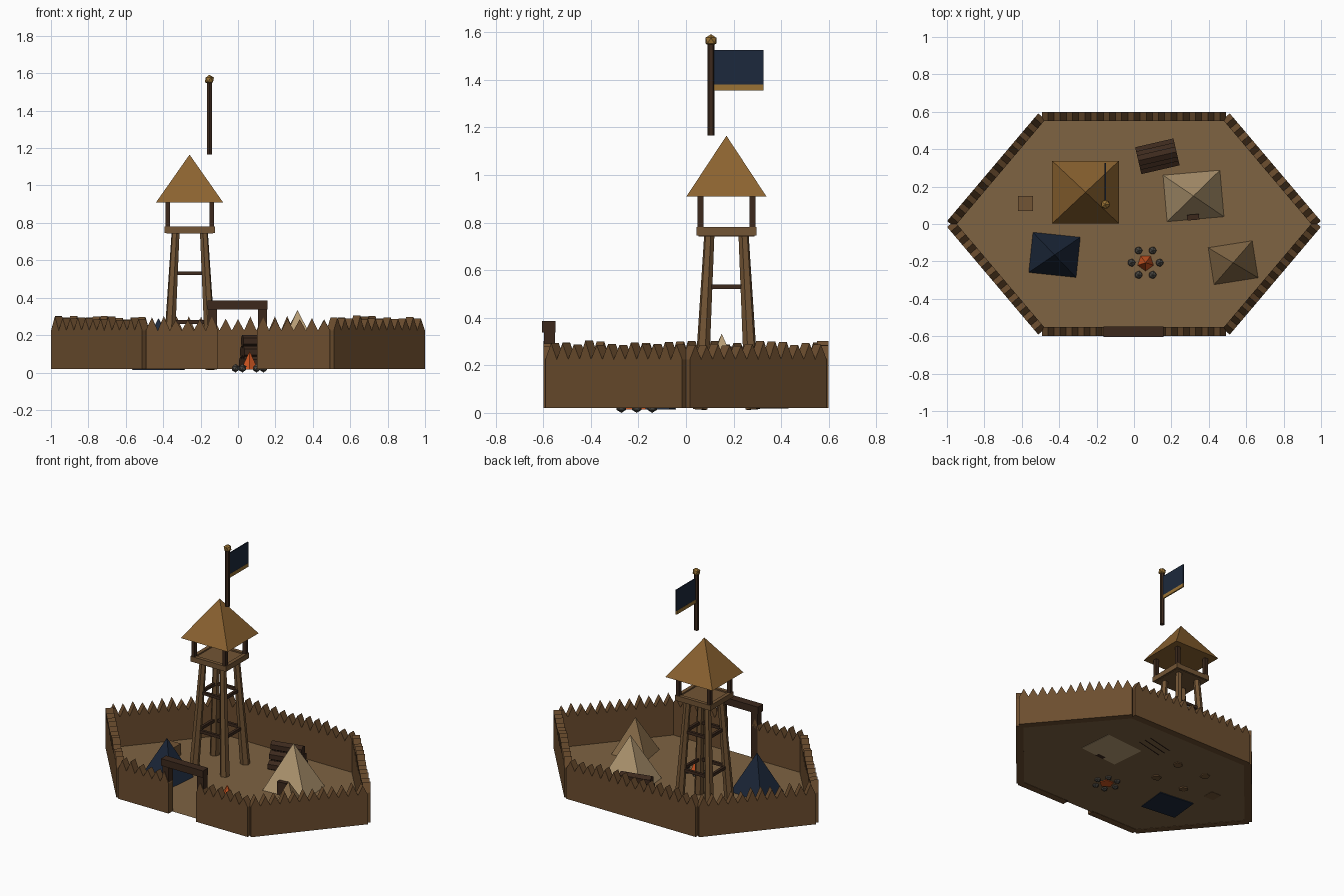
import bpy, bmesh, math, random
from mathutils import Vector, Matrix

random.seed(4)
default = bpy.data.objects.get("Cube")
if default:
    bpy.data.objects.remove(default)


def material(name, r, g, b):
    mat = bpy.data.materials.new(name)
    mat.use_nodes = True
    mat.diffuse_color = (r, g, b, 1)
    bsdf = mat.node_tree.nodes["Principled BSDF"]
    bsdf.inputs["Base Color"].default_value = (r, g, b, 1)
    bsdf.inputs["Roughness"].default_value = 0.9
    return mat


WALL = material("wall_wood", .15, .075, .028)
DARK = material("dark_wood", .045, .022, .012)
TIMBER = material("timber", .17, .09, .035)
THATCH = material("thatch", .26, .125, .03)
EARTH = material("earth", .21, .125, .055)
CANVAS = material("canvas", .48, .34, .18)
OLIVE = material("worn_canvas", .26, .16, .07)
NAVY = material("navy_cloth", .012, .022, .045)
GOLD = material("gold", .32, .17, .035)
STONE = material("stone", .07, .065, .055)
FLAME = material("flame", .6, .09, .015)


def finish(name, bm, mat, matrix=Matrix()):
    bmesh.ops.recalc_face_normals(bm, faces=bm.faces)
    mesh = bpy.data.meshes.new(name)
    bm.to_mesh(mesh)
    bm.free()
    mesh.materials.append(mat)
    obj = bpy.data.objects.new(name, mesh)
    obj.matrix_world = matrix
    bpy.context.collection.objects.link(obj)
    return obj


def place(x, y, z, angle=0):
    return Matrix.Translation((x, y, z)) @ Matrix.Rotation(math.radians(angle), 4, 'Z')


def box(name, center, size, mat, angle=0):
    bm = bmesh.new()
    bmesh.ops.create_cube(bm, size=1)
    bmesh.ops.scale(bm, vec=size, verts=bm.verts)
    return finish(name, bm, mat, place(*center, angle))


def rod(name, start, end, r1, r2, mat, sides=6):
    a, b = Vector(start), Vector(end)
    bm = bmesh.new()
    bmesh.ops.create_cone(bm, cap_ends=True, segments=sides, radius1=r1, radius2=r2,
                          depth=(b - a).length)
    turn = (b - a).to_track_quat('Z', 'Y').to_matrix().to_4x4()
    return finish(name, bm, mat, Matrix.Translation((a + b) / 2) @ turn)


def pyramid(name, x, y, z, width, depth, height, mat, angle=0):
    bm = bmesh.new()
    base = [bm.verts.new((sx * width / 2, sy * depth / 2, 0))
            for sx, sy in ((-1, -1), (1, -1), (1, 1), (-1, 1))]
    tip = bm.verts.new((0, 0, height))
    bm.faces.new(base)
    for i in range(4):
        bm.faces.new((base[i], base[(i + 1) % 4], tip))
    return finish(name, bm, mat, place(x, y, z, angle))


def ball(name, center, radius, mat):
    bm = bmesh.new()
    bmesh.ops.create_icosphere(bm, subdivisions=1, radius=radius)
    return finish(name, bm, mat, Matrix.Translation(center))


def palisade(name, start, end):
    """Saw-toothed plank wall between two ground points."""
    a, b = Vector(start), Vector(end)
    run = b - a
    teeth = round(run.length / .065)
    step = run.length / teeth
    outline = [(0, .02), (0, .225)]
    for i in range(teeth):
        outline.append(((i + .5) * step, .292 + random.uniform(-.012, .012)))
        outline.append(((i + 1) * step, .225))
    outline.append((run.length, .02))
    bm = bmesh.new()
    face = bm.faces.new([bm.verts.new((u, -.025, z)) for u, z in outline])
    side = bmesh.ops.extrude_face_region(bm, geom=[face])
    verts = [v for v in side["geom"] if isinstance(v, bmesh.types.BMVert)]
    bmesh.ops.translate(bm, vec=(0, .05, 0), verts=verts)
    finish(name, bm, WALL, place(a.x, a.y, 0, math.degrees(math.atan2(run.y, run.x))))


# Ground and enclosing walls
corners = [(.98, 0), (.493, .575), (-.493, .575), (-.98, 0), (-.493, -.575), (.493, -.575)]
bm = bmesh.new()
bm.faces.new([bm.verts.new((x * .98, y * .98, .022)) for x, y in corners])
finish("ground", bm, EARTH)
for i, name in enumerate(("back_left", "back", "back_right", "front_right")):
    palisade(name + "_wall", corners[i], corners[i + 1])
palisade("front_left_wall", corners[5], corners[0])
palisade("gate_right_wall", corners[4], (-.108, -.575))
palisade("gate_left_wall", (.102, -.575), corners[5])

# Gate frame
for side, x in (("right", -.135), ("left", .13)):
    box(f"gate_{side}_post", (x, -.573, .18), (.048, .046, .32), DARK)
box("gate_lintel", (-.003, -.577, .362), (.32, .056, .048), DARK)

# Watchtower
TX, TY = -.258, .17


def leg_offset(z):
    return .117 - .055 * z


for sx in (-1, 1):
    for sy in (-1, 1):
        low, high = leg_offset(.015), leg_offset(.75)
        rod("tower_leg", (TX + sx * low, TY + sy * low * .95, .015),
            (TX + sx * high, TY + sy * high * .95, .75), .032, .022, TIMBER)
        box("roof_post", (TX + sx * .118, TY + sy * .109, .845), (.025, .025, .15), DARK)
for z in (.27, .53):
    d = leg_offset(z)
    for s in (-1, 1):
        box("tower_brace", (TX, TY + s * d * .95, z), (2 * d, .018, .02), DARK)
        box("tower_brace", (TX + s * d, TY, z), (.018, 1.9 * d, .02), DARK)
box("tower_platform", (TX, TY, .757), (.25, .235, .03), TIMBER)
for s in (-1, 1):
    box("platform_rim", (TX, TY + s * .113, .763), (.272, .025, .036), TIMBER)
    box("platform_rim", (TX + s * .123, TY, .763), (.025, .215, .036), TIMBER)
pyramid("tower_roof", TX - .001, TY, .91, .358, .336, .255, THATCH)

# Flag
rod("flag_pole", (-.153, .105, 1.165), (-.153, .105, 1.57), .0155, .0155, DARK)
ball("pole_finial", (-.153, .105, 1.565), .027, GOLD)
box("flag", (-.153, .22, 1.452), (.007, .21, .145), NAVY)
box("flag_stripe", (-.153, .22, 1.367), (.009, .21, .025), GOLD)

# Tents
pyramid("large_tent", .318, .15, .021, .306, .25, .312, CANVAS, 5)
box("tent_door", (.316, .036, .065), (.065, .03, .09), DARK, 5)
pyramid("navy_tent", -.425, -.165, .014, .262, .222, .276, NAVY, -6)
pyramid("small_tent", .53, -.207, .023, .238, .2, .24, OLIVE, 9)

# Log pile
turn = place(.125, .362, 0, 13)
for row in range(3):
    for i in range(3 - row):
        y = (i - (2 - row) / 2) * .045
        z = .052 + row * .058
        rod("log", turn @ Vector((-.105, y, z)), turn @ Vector((.105, y, z)), .033, .033, DARK)

# Crate
box("crate", (-.58, .11, .06), (.08, .08, .08), TIMBER)

# Campfire
for i in range(6):
    a = math.radians(60 * i)
    ball("fire_stone", (.062 + .075 * math.cos(a), -.207 + .075 * math.sin(a), .023), .023, STONE)
rod("flame", (.062, -.207, .015), (.062, -.207, .115), .048, 0, FLAME, 5)
